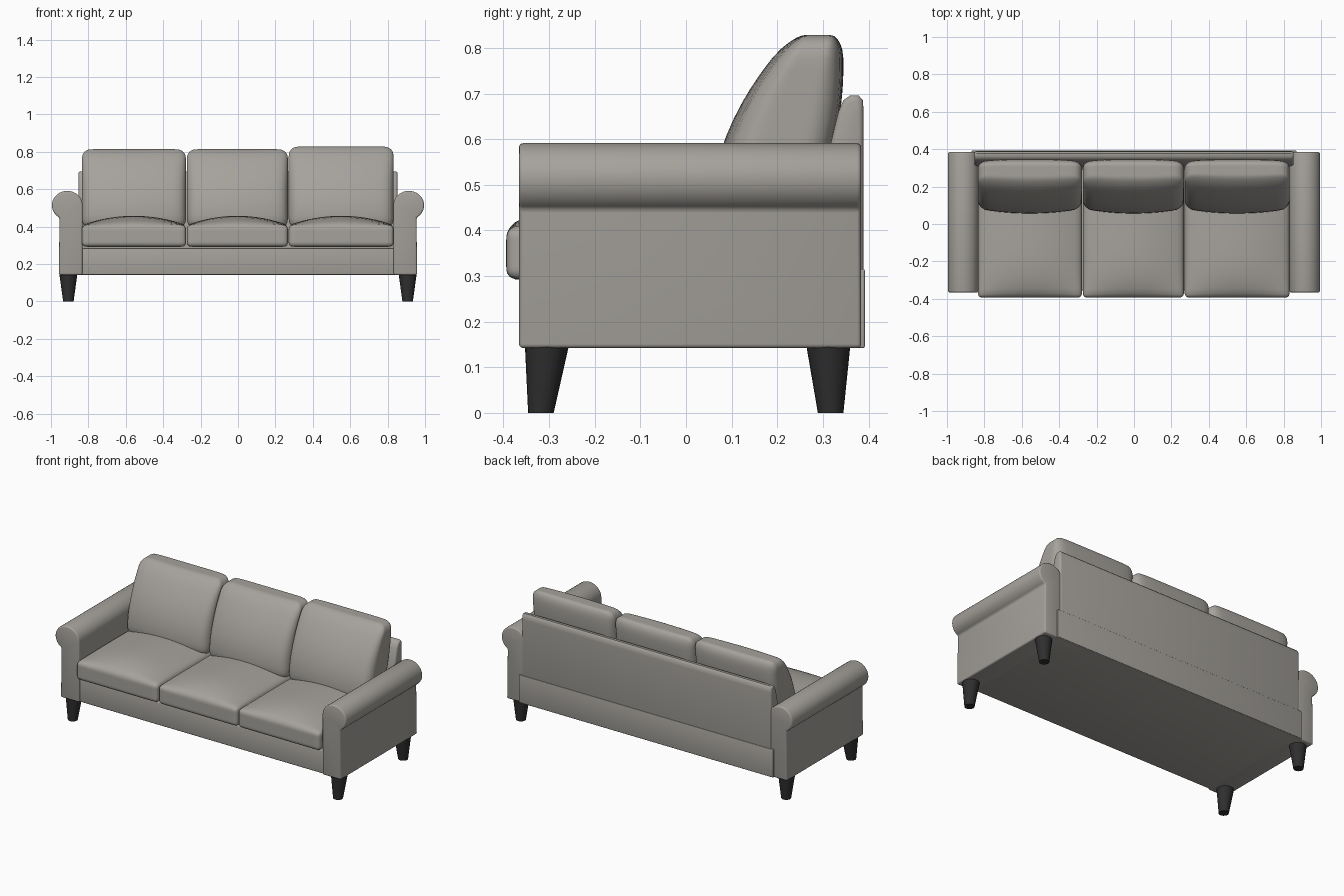
import bpy, bmesh, math
from mathutils import Vector

if "Cube" in bpy.data.objects:
    bpy.data.objects.remove(bpy.data.objects["Cube"])


def material(name, rgb):
    m = bpy.data.materials.new(name)
    m.diffuse_color = (*rgb, 1)
    m.use_nodes = True
    m.node_tree.nodes["Principled BSDF"].inputs["Base Color"].default_value = m.diffuse_color
    return m


FABRIC = material("taupe fabric", (0.38, 0.362, 0.333))
LEG = material("black wood", (0.028, 0.028, 0.028))


def finish(bm, name, mat, angle=40):
    bmesh.ops.recalc_face_normals(bm, faces=bm.faces)
    me = bpy.data.meshes.new(name)
    bm.to_mesh(me)
    bm.free()
    me.materials.append(mat)
    ob = bpy.data.objects.new(name, me)
    bpy.context.collection.objects.link(ob)
    bpy.ops.object.select_all(action='DESELECT')
    ob.select_set(True)
    bpy.context.view_layer.objects.active = ob
    bpy.ops.object.shade_smooth_by_angle(angle=math.radians(angle))
    return ob


def prism(name, start, end, bevel):
    """Solid between two matching outlines, with rounded sharp edges."""
    bm = bmesh.new()
    a = [bm.verts.new(p) for p in start]
    b = [bm.verts.new(p) for p in end]
    n = len(a)
    bm.faces.new(a)
    bm.faces.new(b[::-1])
    for i in range(n):
        j = (i + 1) % n
        bm.faces.new((a[i], b[i], b[j], a[j]))
    bmesh.ops.recalc_face_normals(bm, faces=bm.faces)
    edges = [e for e in bm.edges if e.calc_face_angle(0) > 0.9]
    bmesh.ops.bevel(bm, geom=edges, offset=bevel, segments=3, profile=0.5,
                    affect='EDGES', clamp_overlap=True)
    return finish(bm, name, FABRIC)


def box(name, x0, x1, y0, y1, z0, z1, bevel):
    ring = [(y0, z0), (y1, z0), (y1, z1), (y0, z1)]
    return prism(name, [(x0, y, z) for y, z in ring],
                 [(x1, y, z) for y, z in ring], bevel)


def cushion(name, lo, hi, radius, shape):
    """Rounded box, then reshaped by shape(position, u, v, w)."""
    lo, hi = Vector(lo), Vector(hi)
    mid, half = (lo + hi) / 2, (hi - lo) / 2
    bm = bmesh.new()
    bmesh.ops.create_cube(bm, size=2)
    bmesh.ops.subdivide_edges(bm, edges=bm.edges[:], cuts=17, use_grid_fill=True)
    for v in bm.verts:
        # denser rows near the edges
        p = Vector([h * math.sin(max(-1, min(1, c)) * math.pi / 2)
                    for c, h in zip(v.co, half)])
        core = Vector([max(-(h - radius), min(h - radius, c)) for c, h in zip(p, half)])
        d = p - core
        if d.length > 1e-6:
            p = core + d.normalized() * radius
        v.co = shape(p + mid, *[c / h for c, h in zip(p, half)])
    return finish(bm, name, FABRIC, 60)


# Base frame, front rail and rear lower panel
box("base_frame", -0.85, 0.85, -0.355, 0.38, 0.142, 0.285, 0.006)
box("rear_lower_panel", -0.87, 0.87, 0.36, 0.392, 0.142, 0.315, 0.004)

# Back rest panel: side profile drawn across the width
back = [(0.29, 0.25), (0.312, 0.57), (0.334, 0.66), (0.345, 0.685), (0.36, 0.696),
        (0.378, 0.696), (0.388, 0.685), (0.389, 0.66), (0.389, 0.25)]
prism("back_panel", [(-0.853, y, z) for y, z in back],
      [(0.853, y, z) for y, z in back], 0.012)

# Rolled arms
arm = [(0.832, 0.142)]
for i in range(25):
    t = math.radians(180 - 240 * i / 24)
    arm.append((0.913 + 0.082 * math.cos(t), 0.514 + 0.077 * math.sin(t)))
arm.append((0.958, 0.142))
for side, s in (("left", -1), ("right", 1)):
    prism(side + "_arm", [(s * x, -0.366, z) for x, z in arm],
          [(s * x, 0.384, z) for x, z in arm], 0.009)


# Seat cushions with a soft crown
def seat_shape(p, u, v, w):
    if w > 0:
        p.z += 0.05 * w * (1 - u * u) * (1 - v ** 4)
    return p


# Leaning back cushions with a curved front and rear
def back_shape(p, u, v, w):
    s = (p.z - 0.42) / 0.4
    front = 0.057 - 0.0215 * s + 0.189 * s * s
    front += 0.025 * u * u * (1 - 0.4 * max(w, 0))
    rear = 0.345 - 0.7 * max(0, 0.76 - p.z) ** 2 - 0.012 * u ** 4
    p.y = front + (rear - front) * (v + 1) / 2
    return p


spans = (("left", -0.835, -0.278, 0.814), ("middle", -0.274, 0.267, 0.814),
         ("right", 0.271, 0.832, 0.828))
for label, x0, x1, top in spans:
    cushion(label + "_seat_cushion", (x0, -0.394, 0.292), (x1, 0.29, 0.408),
            0.024, seat_shape)
    cushion(label + "_back_cushion", (x0, -0.1, 0.39), (x1, 0.1, top),
            0.05, back_shape)

# Tapered legs: (label, top y, bottom y)
for label, yt, yb in (("front", -0.305, -0.318), ("back", 0.312, 0.317)):
    for side, s in (("left", -1), ("right", 1)):
        bm = bmesh.new()
        bmesh.ops.create_cone(bm, cap_ends=True, segments=20, radius1=0.028,
                              radius2=0.048, depth=0.146)
        for v in bm.verts:
            v.co.z += 0.073
            v.co.x += s * 0.907
            v.co.y += yb + (yt - yb) * v.co.z / 0.146
        finish(bm, f"{label}_{side}_leg", LEG)
